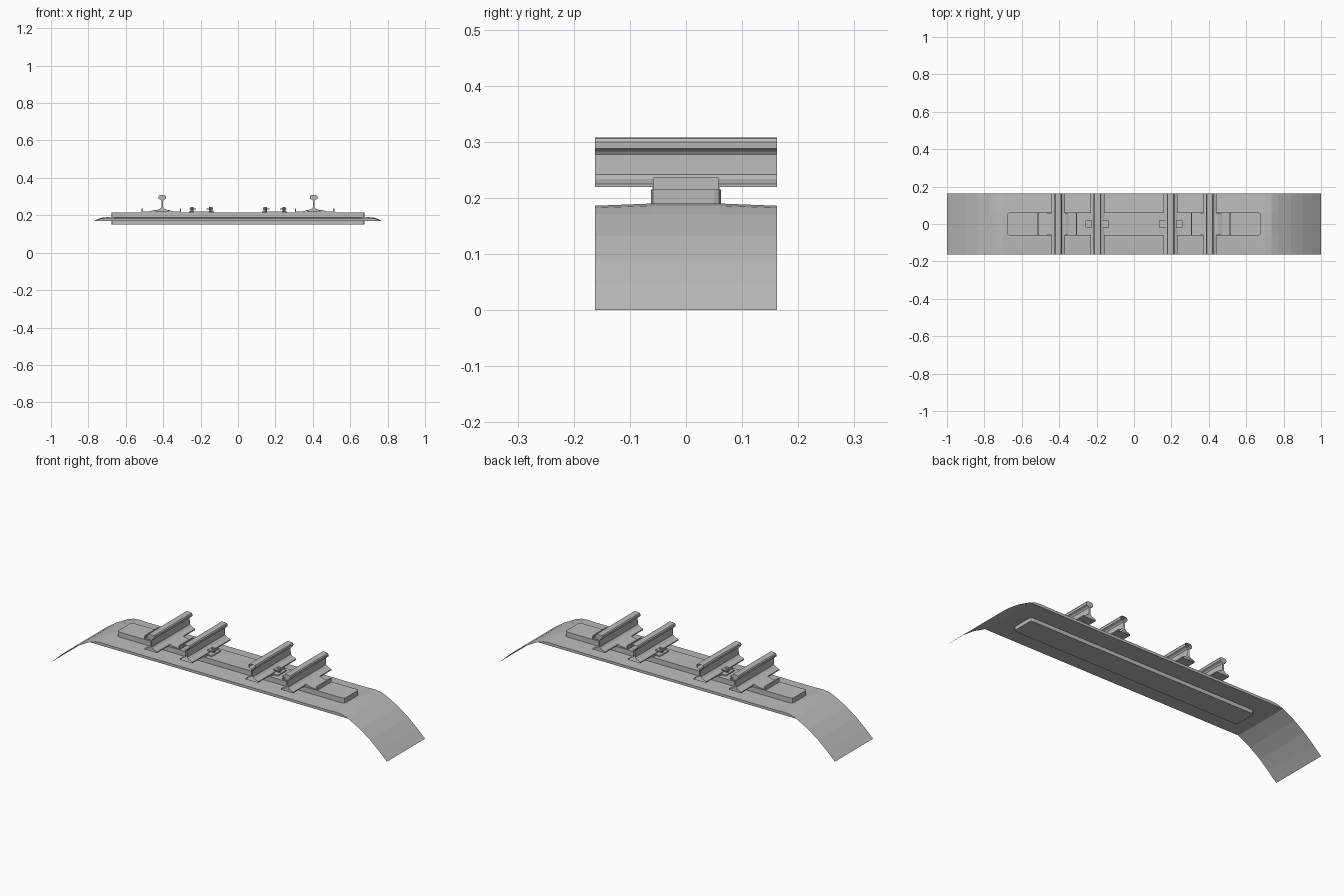
import bpy, bmesh, math

cube = bpy.data.objects.get("Cube")
if cube:
    bpy.data.objects.remove(cube)

grey = bpy.data.materials.new("plain grey")
grey.use_nodes = True
COLOR = (0.5, 0.5, 0.5, 1)
grey.diffuse_color = COLOR
grey.node_tree.nodes["Principled BSDF"].inputs["Base Color"].default_value = COLOR

HALF = 0.162  # half length along the track


def finish(name, bm, recalc=True):
    if recalc:
        bmesh.ops.recalc_face_normals(bm, faces=bm.faces)
    mesh = bpy.data.meshes.new(name)
    bm.to_mesh(mesh)
    bm.free()
    mesh.materials.append(grey)
    ob = bpy.data.objects.new(name, mesh)
    bpy.context.collection.objects.link(ob)
    return ob


def extrude(name, profile, half, caps=True, closed=True):
    """Sweep an (x, z) profile along y."""
    bm = bmesh.new()
    rows = [[bm.verts.new((x, y, z)) for x, z in profile] for y in (-half, half)]
    n = len(profile)
    for i in range(n if closed else n - 1):
        j = (i + 1) % n
        bm.faces.new((rows[0][i], rows[0][j], rows[1][j], rows[1][i]))
    if caps:
        for row in rows:
            bm.faces.new(row)
    return finish(name, bm)


def box(name, x0, x1, y0, y1, z0, z1):
    return extrude_at(name, [(x0, z0), (x1, z0), (x1, z1), (x0, z1)], y0, y1)


def extrude_at(name, profile, y0, y1):
    ob = extrude(name, profile, (y1 - y0) / 2)
    ob.location.y = (y0 + y1) / 2
    return ob


def bolt(name, x, y, z0, z1, r):
    bm = bmesh.new()
    bmesh.ops.create_cone(bm, cap_ends=True, segments=8, radius1=r, radius2=r, depth=z1 - z0)
    bmesh.ops.translate(bm, verts=bm.verts, vec=(x, y, (z0 + z1) / 2))
    return finish(name, bm)


# Ballast: crowned bed with slopes curving down to the ground
slope = [(1, 0), (0.95, 0.047), (0.9, 0.09), (0.84, 0.132), (0.77, 0.17),
         (0.735, 0.182), (0.7, 0.186), (0.66, 0.184)]
curve = [(-x, z) for x, z in slope] + slope[::-1]
bm = bmesh.new()
rows = []
for y in (-HALF, -0.06, 0.06, HALF):
    rise = 0.004 if abs(y) < 0.1 else 0
    rows.append([bm.verts.new((x, y, z + (rise if abs(x) < 0.75 else 0))) for x, z in curve])
for a, b in zip(rows, rows[1:]):
    for i in range(len(curve) - 1):
        bm.faces.new((a[i], a[i + 1], b[i + 1], b[i]))
finish("ballast_top", bm, recalc=False)

# Ballast: flat underside and the thin side walls
bm = bmesh.new()
core = [p for p in curve if abs(p[0]) < 0.78]
walls = [[bm.verts.new((x, y, z)) for x, z in core] for y in (-HALF, HALF)]
bm.faces.new(walls[0])
bm.faces.new(walls[1][::-1])
bm.faces.new((walls[0][0], walls[1][0], walls[1][-1], walls[0][-1]))
finish("ballast_base", bm, recalc=False)

# Sleeper: beam with rounded corners, poking through the bed
bm = bmesh.new()
bmesh.ops.create_cube(bm, size=1)
bmesh.ops.scale(bm, vec=(1.354, 0.124, 0.065), verts=bm.verts)
bmesh.ops.translate(bm, vec=(0, 0, 0.1825), verts=bm.verts)
upright = [e for e in bm.edges if abs(e.verts[0].co.z - e.verts[1].co.z) > 0.01]
bmesh.ops.bevel(bm, geom=upright, offset=0.012, segments=2, affect='EDGES', profile=0.5)
finish("sleeper", bm)

# Half of the rail section, foot to head, mirrored about the web
half_rail = [(0.037, 0.219), (0.037, 0.225), (0.014, 0.234), (0.005, 0.242),
             (0.004, 0.277), (0.008, 0.283), (0.019, 0.288), (0.02, 0.3),
             (0.016, 0.306), (0.008, 0.308)]


def rail_section(cx):
    return [(cx + x, z) for x, z in half_rail] + [(cx - x, z) for x, z in half_rail[::-1]]


for s, side in ((1, "left"), (-1, "right")):
    outer, inner = 0.405 * s, 0.196 * s

    # Running rails; the inner pair has open ends
    extrude("outer_rail_" + side, rail_section(outer), HALF)
    extrude("inner_rail_" + side, rail_section(inner), HALF, caps=False)

    # Outer tie plate, rising to the rail, with a lip at either end
    plate = [(-0.105, 0.213), (0.105, 0.213), (0.105, 0.236), (0.099, 0.236),
             (0.099, 0.219), (0.065, 0.221), (0.04, 0.228), (-0.04, 0.228),
             (-0.065, 0.221), (-0.099, 0.219), (-0.099, 0.236), (-0.105, 0.236)]
    extrude("outer_tie_plate_" + side, [(outer + 0.005 * s + x, z) for x, z in plate], 0.058)

    # Inner base plate, with clamps and bolts either side of the rail
    box("inner_base_plate_" + side, inner - 0.067, inner + 0.067, -0.037, 0.037, 0.213, 0.221)
    box("inner_rail_pad_" + side, inner - 0.042, inner + 0.042, -0.06, 0.06, 0.213, 0.221)
    for d, place in ((1, "a"), (-1, "b")):
        lo, hi = sorted((inner + 0.028 * d, inner + 0.062 * d))
        box("rail_clamp_%s_%s" % (side, place), lo, hi, -0.02, 0.02, 0.231, 0.237)
        bolt("clamp_bolt_%s_%s" % (side, place), inner + 0.05 * d, 0, 0.218, 0.244, 0.009)
